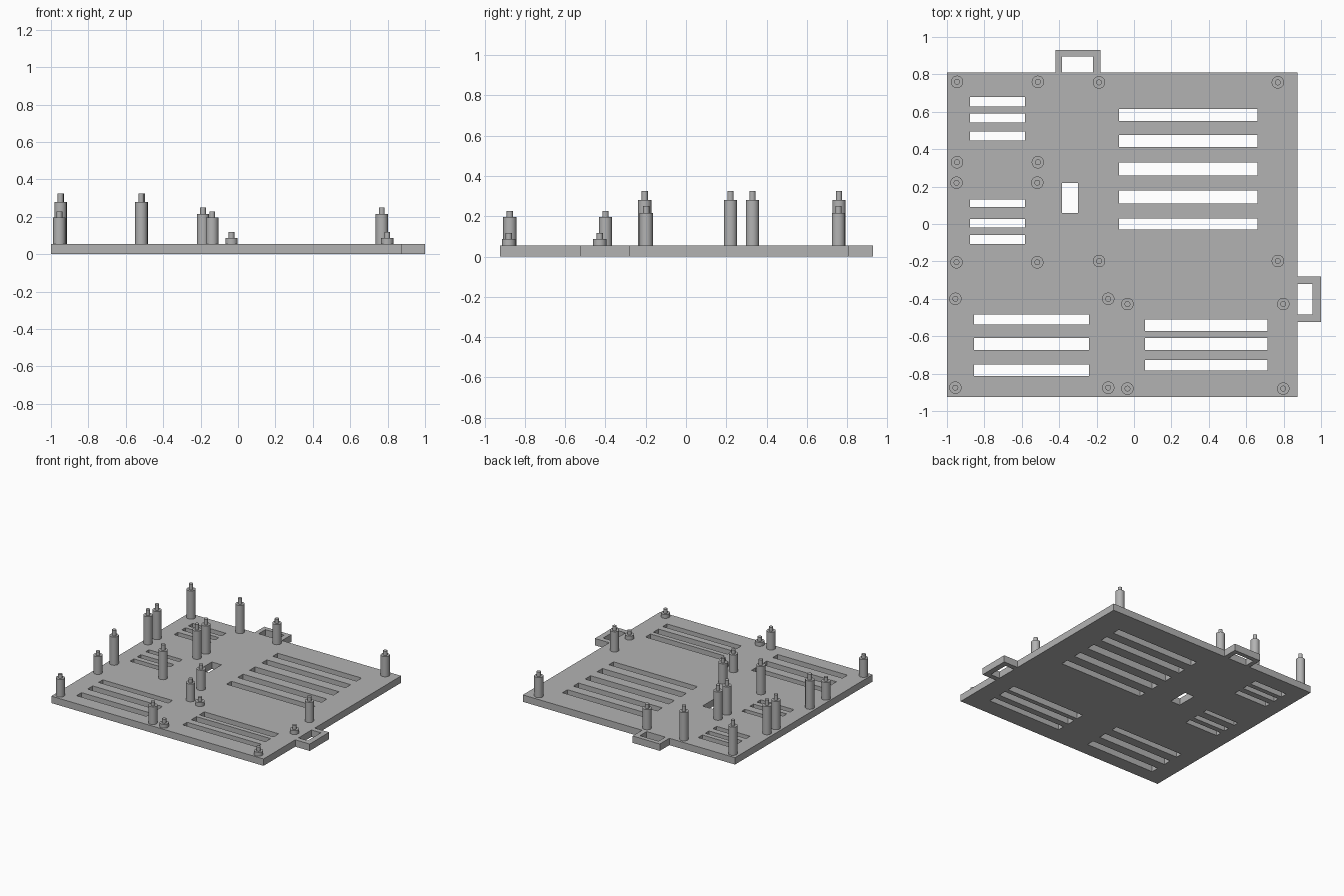
import bpy
import bmesh

cube = bpy.data.objects.get("Cube")
if cube:
    bpy.data.objects.remove(cube, do_unlink=True)

THICK = 0.055

grey = bpy.data.materials.new("plain grey")
grey.use_nodes = True
colour = (0.45, 0.45, 0.45, 1)
grey.diffuse_color = colour
grey.node_tree.nodes["Principled BSDF"].inputs["Base Color"].default_value = colour


def add_object(name, mesh):
    mesh.materials.clear()
    mesh.materials.append(grey)
    obj = bpy.data.objects.new(name, mesh)
    bpy.context.collection.objects.link(obj)
    return obj


def add_loop(curve, points):
    spline = curve.splines.new('POLY')
    spline.points.add(len(points) - 1)
    for p, (x, y) in zip(spline.points, points):
        p.co = (x, y, 0, 1)
    spline.use_cyclic_u = True


def add_slot(curve, x0, x1, y0, y1):
    add_loop(curve, [(x0, y0), (x1, y0), (x1, y1), (x0, y1)])


# Plate outline with the two mounting tabs
outline = bpy.data.curves.new("plate_outline", 'CURVE')
outline.dimensions = '2D'
outline.fill_mode = 'BOTH'
outline.extrude = THICK / 2
L, R, F, B = -1, 0.873, -0.925, 0.81
add_loop(outline, [
    (L, F), (R, F), (R, -0.525), (1, -0.525), (1, -0.28), (R, -0.28),
    (R, B), (-0.18, B), (-0.18, 0.93), (-0.42, 0.93), (-0.42, B), (L, B)])

# Tab openings and cable opening
add_slot(outline, -0.385, -0.22, B, 0.895)
add_slot(outline, R, 0.955, -0.485, -0.32)
add_slot(outline, -0.385, -0.3, 0.06, 0.22)

# Vent slots: x range, then the y range of each slot
vents = [
    (-0.877, -0.583, [(0.627, 0.68), (0.543, 0.59), (0.447, 0.495),
                      (0.09, 0.13), (-0.018, 0.027), (-0.108, -0.06)]),
    (-0.08, 0.66, [(0.552, 0.615), (0.413, 0.477), (0.26, 0.33),
                   (0.11, 0.178), (-0.03, 0.03)]),
    (-0.855, -0.24, [(-0.536, -0.483), (-0.675, -0.61), (-0.813, -0.75)]),
    (0.06, 0.715, [(-0.573, -0.51), (-0.675, -0.61), (-0.782, -0.728)]),
]
for x0, x1, rows in vents:
    for y0, y1 in rows:
        add_slot(outline, x0, x1, y0, y1)

# Turn the outline into a clean solid mesh
helper = bpy.data.objects.new("plate_helper", outline)
bpy.context.collection.objects.link(helper)
graph = bpy.context.evaluated_depsgraph_get()
plate_mesh = bpy.data.meshes.new_from_object(helper.evaluated_get(graph))
bpy.data.objects.remove(helper, do_unlink=True)
bm = bmesh.new()
bm.from_mesh(plate_mesh)
bmesh.ops.remove_doubles(bm, verts=bm.verts, dist=0.0001)
bmesh.ops.recalc_face_normals(bm, faces=bm.faces)
bmesh.ops.translate(bm, verts=bm.verts, vec=(0, 0, THICK / 2))
for face in bm.faces:
    face.smooth = False
bm.to_mesh(plate_mesh)
bm.free()
add_object("base_plate", plate_mesh)


# Standoff: a round post with a thinner locating pin, turned from a profile
def make_standoff(name, x, y, shoulder, top):
    bm = bmesh.new()
    profile = [(0, THICK - 0.01), (0.033, THICK - 0.01), (0.033, shoulder),
               (0.0155, shoulder), (0.0155, top), (0, top)]
    verts = [bm.verts.new((r, 0, z)) for r, z in profile]
    edges = [bm.edges.new(pair) for pair in zip(verts, verts[1:])]
    bmesh.ops.spin(bm, geom=verts + edges, axis=(0, 0, 1), cent=(0, 0, 0),
                   angle=6.2831853, steps=32)
    bmesh.ops.remove_doubles(bm, verts=bm.verts, dist=0.0001)
    bmesh.ops.recalc_face_normals(bm, faces=bm.faces)
    mesh = bpy.data.meshes.new(name)
    bm.to_mesh(mesh)
    bm.free()
    obj = add_object(name, mesh)
    obj.location = (x, y, 0)
    bpy.ops.object.select_all(action='DESELECT')
    obj.select_set(True)
    bpy.context.view_layer.objects.active = obj
    bpy.ops.object.shade_smooth_by_angle(angle=0.6)


# Each board sits on four standoffs: x pair, y pair, shoulder and pin heights
boards = {
    "rear_small_board": ((-0.946, -0.514), (0.33, 0.76), 0.28, 0.325),
    "middle_small_board": ((-0.949, -0.517), (-0.205, 0.221), 0.28, 0.325),
    "large_board": ((-0.187, 0.769), (-0.198, 0.757), 0.216, 0.25),
    "front_right_board": ((-0.955, -0.138), (-0.875, -0.4), 0.196, 0.227),
    "front_left_board": ((-0.035, 0.798), (-0.88, -0.428), 0.086, 0.118),
}
for board, (xs, ys, shoulder, top) in boards.items():
    for side, x in zip(("right", "left"), xs):
        for end, y in zip(("front", "back"), ys):
            make_standoff(f"{board}_{end}_{side}_standoff", x, y, shoulder, top)
